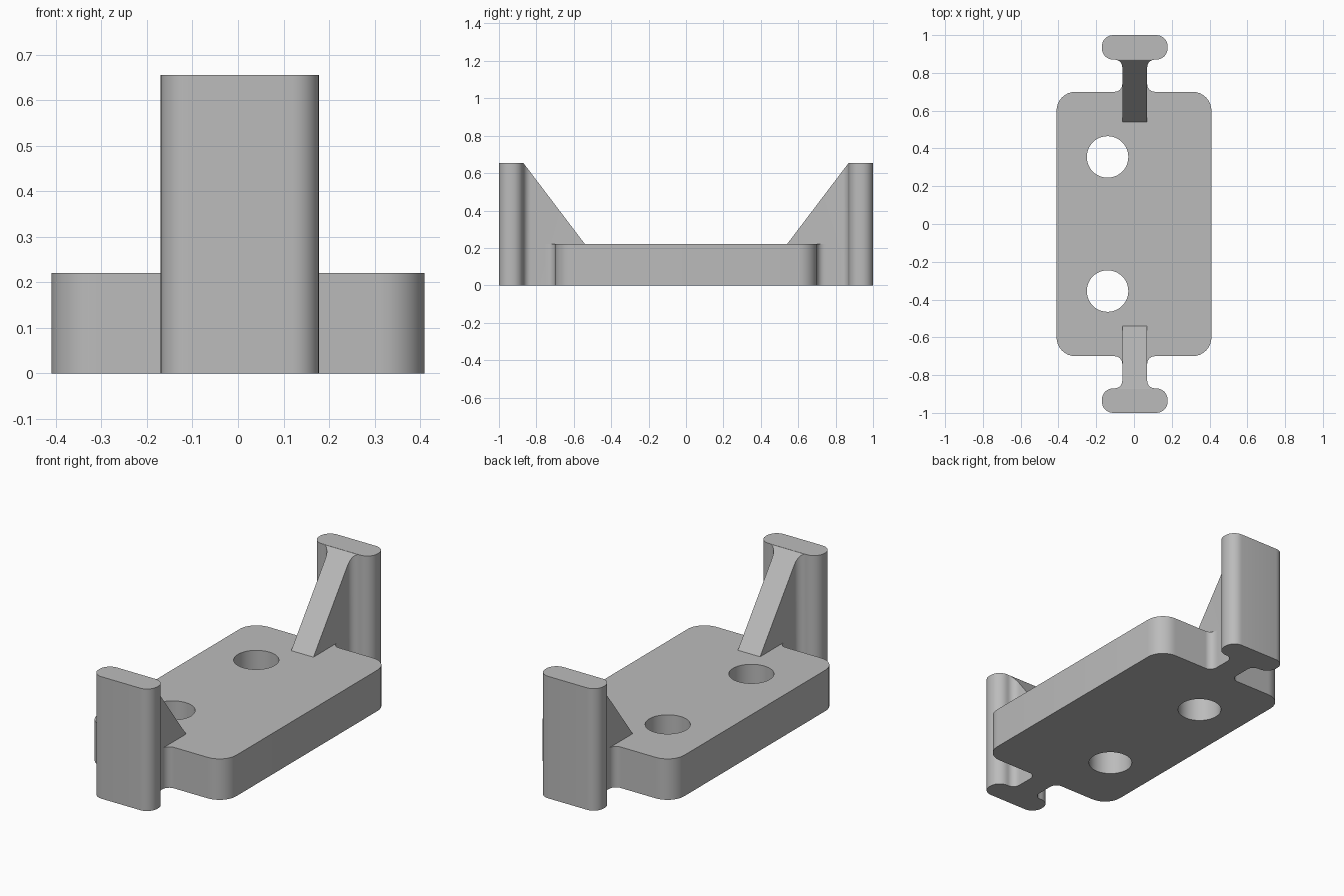
import bpy
import bmesh
import math
from mathutils import Vector

if "Cube" in bpy.data.objects:
    bpy.data.objects.remove(bpy.data.objects["Cube"], do_unlink=True)

grey = bpy.data.materials.new("plain grey")
grey.use_nodes = True
colour = (0.5, 0.5, 0.5, 1)
grey.diffuse_color = colour
grey.node_tree.nodes["Principled BSDF"].inputs["Base Color"].default_value = colour

PLATE_TOP, POST_TOP = 0.22, 0.655
CENTRE = 0.004          # sideways offset of the end posts
WEB = 0.066             # half thickness of the bracing web
FILLET = 0.04
RIB_START, RIB_END = 0.54, 0.87


def rounded(corners, steps=8):
    """Outline from square corners (x, y, radius), inner or outer."""
    pts = []
    for i, (x, y, r) in enumerate(corners):
        p = Vector((x, y))
        if r == 0:
            pts.append(p)
            continue
        back = (Vector(corners[i - 1][:2]) - p).normalized() * r
        ahead = (Vector(corners[(i + 1) % len(corners)][:2]) - p).normalized() * r
        for k in range(steps + 1):
            t = math.pi / 2 * k / steps
            pts.append(p + back + ahead - ahead * math.cos(t) - back * math.sin(t))
    return pts


def circle(x, y, r, n=48):
    return [Vector((x + r * math.cos(2 * math.pi * k / n),
                    y + r * math.sin(2 * math.pi * k / n))) for k in range(n)]


def prism(name, loops, height):
    """Extrude outlines (the first solid, others holes); height is a function of y."""
    bm = bmesh.new()
    edges = []
    for loop in loops:
        verts = [bm.verts.new((p.x, p.y, 0)) for p in loop]
        edges += [bm.edges.new((verts[i - 1], verts[i])) for i in range(len(verts))]
    bmesh.ops.triangle_fill(bm, edges=edges, use_beauty=True, normal=(0, 0, 1))
    top = bmesh.ops.extrude_face_region(bm, geom=bm.faces[:], use_keep_orig=True)
    for v in top["geom"]:
        if isinstance(v, bmesh.types.BMVert):
            v.co.z = height(v.co.y)
    bmesh.ops.recalc_face_normals(bm, faces=bm.faces[:])
    mesh = bpy.data.meshes.new(name)
    bm.to_mesh(mesh)
    bm.free()
    mesh.materials.append(grey)
    obj = bpy.data.objects.new(name, mesh)
    bpy.context.collection.objects.link(obj)
    bpy.ops.object.select_all(action="DESELECT")
    obj.select_set(True)
    bpy.context.view_layer.objects.active = obj
    bpy.ops.object.shade_smooth_by_angle(angle=math.radians(30))
    return obj


def rib_height(y):
    slope = (POST_TOP - PLATE_TOP) / (RIB_END - RIB_START)
    return min(POST_TOP, PLATE_TOP + (abs(y) - RIB_START) * slope)


# Base plate with filleted necks at both ends and two through holes
left, right = CENTRE - WEB, CENTRE + WEB
back_half = [(0.41, 0.70, 0.1), (right, 0.70, FILLET), (right, 0.75, 0),
             (left, 0.75, 0), (left, 0.70, FILLET), (-0.41, 0.70, 0.1)]
front_half = [(x, -y, r) for x, y, r in reversed(back_half)]
holes = [circle(-0.14, s * 0.355, 0.11) for s in (1, -1)]
prism("base_plate", [rounded(back_half + front_half)] + holes, lambda y: PLATE_TOP)

for side, s in (("back", 1), ("front", -1)):
    # Upright post with rounded ends
    a, b = CENTRE - 0.174, CENTRE + 0.174
    post = [(a, s * 0.87, 0.06), (b, s * 0.87, 0.06), (b, s, 0.06), (a, s, 0.06)]
    prism(side + "_post", [rounded(post)], lambda y: POST_TOP)

    # Sloping web flaring into the post
    flare = WEB + FILLET + 0.003
    half = [(WEB, 0.5, 0), (WEB, RIB_END, FILLET), (flare, RIB_END, 0), (flare, 0.872, 0)]
    web = [(CENTRE + x, s * y, r) for x, y, r in half]
    web += [(CENTRE - x, s * y, r) for x, y, r in reversed(half)]
    prism(side + "_web", [rounded(web)], rib_height)
